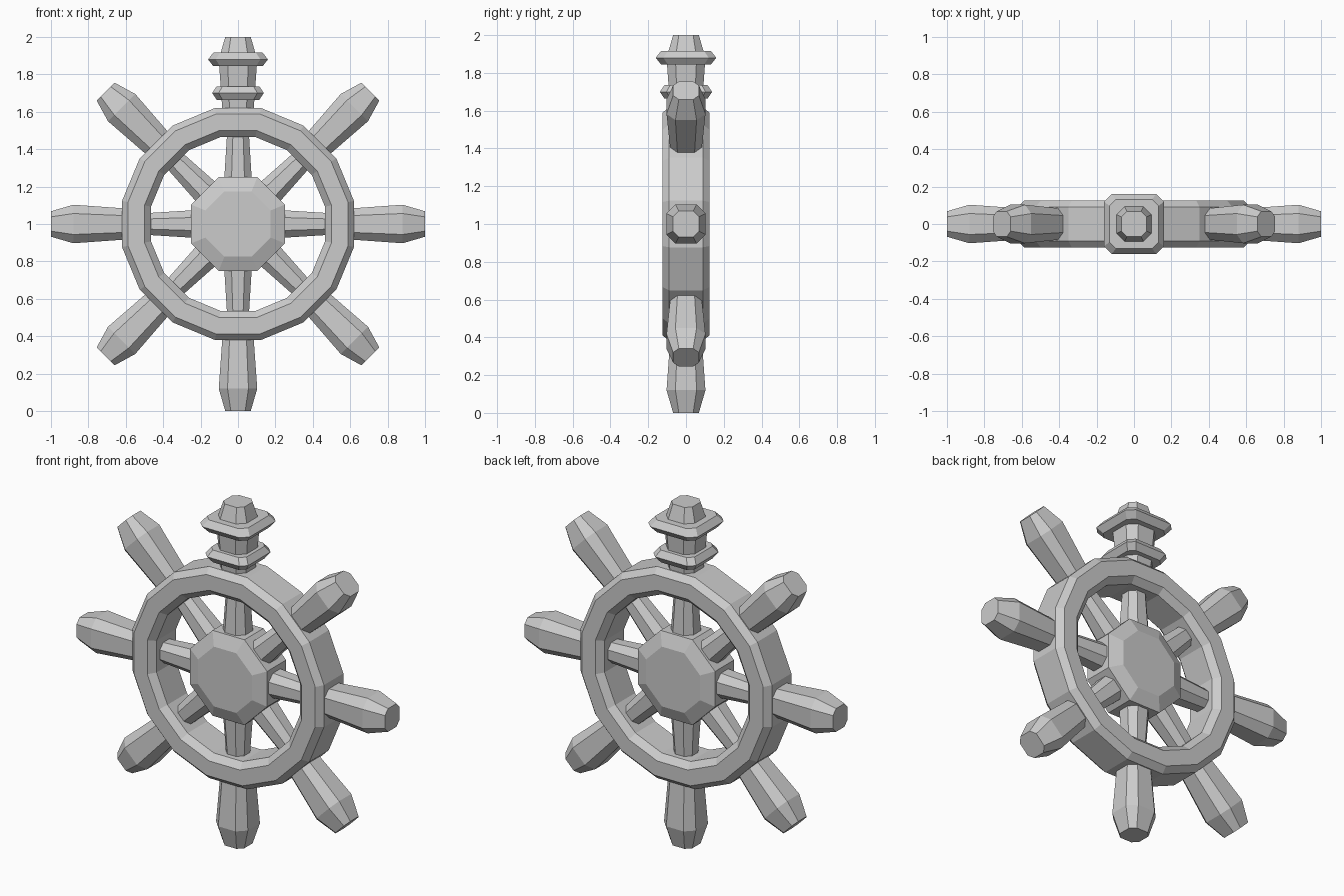
import bpy, bmesh
from math import sin, cos, pi, tau
from mathutils import Matrix

if "Cube" in bpy.data.objects:
    bpy.data.objects.remove(bpy.data.objects["Cube"])

CENTRE = Matrix.Translation((0, 0, 1))


def finish(name, bm, matrix):
    bm.transform(matrix)
    bmesh.ops.recalc_face_normals(bm, faces=bm.faces)
    mesh = bpy.data.meshes.new(name)
    bm.to_mesh(mesh)
    bm.free()
    obj = bpy.data.objects.new(name, mesh)
    bpy.context.collection.objects.link(obj)
    return obj


def bridge(bm, a, b):
    n = len(a)
    for i in range(n):
        bm.faces.new((a[i], a[(i + 1) % n], b[(i + 1) % n], b[i]))


def loft(name, sections, matrix):
    """Chamfered-square sections (height, half width, half flat) stacked along z."""
    bm = bmesh.new()
    rings = []
    for z, h, f in sections:
        outline = [(h, -f), (h, f), (f, h), (-f, h), (-h, f), (-h, -f), (-f, -h), (f, -h)]
        rings.append([bm.verts.new((x, y, z)) for x, y in outline])
    for a, b in zip(rings, rings[1:]):
        bridge(bm, a, b)
    bm.faces.new(rings[0])
    bm.faces.new(rings[-1])
    return finish(name, bm, matrix)


# Rim: chamfered rectangular profile (apothem, y) swept round 16 sides
profile = [(0.62, -0.09), (0.62, 0.09), (0.588, 0.125), (0.50, 0.125),
           (0.465, 0.09), (0.465, -0.09), (0.50, -0.125), (0.588, -0.125)]
bm = bmesh.new()
rings = []
for i in range(16):
    a = tau * (i + 0.5) / 16
    k = 1 / cos(pi / 16)
    rings.append([bm.verts.new((r * k * cos(a), y, r * k * sin(a))) for r, y in profile])
for i in range(16):
    bridge(bm, rings[i], rings[(i + 1) % 16])
finish("rim", bm, CENTRE)

# Hub: octagonal disc with shallow bevelled faces
R, S, T = 0.25, 0.175, 0.4142
loft("hub", [(-0.12, S, S * T), (-0.088, R, R * T), (0.088, R, R * T), (0.12, S, S * T)],
     CENTRE @ Matrix.Rotation(pi / 2, 4, 'X'))

# Eight spokes, each with a flared handle outside the rim
for i in range(8):
    m = CENTRE @ Matrix.Rotation(i * pi / 4, 4, 'Y')
    loft(f"spoke_{i}", [(0.2, 0.076, 0.036), (0.52, 0.056, 0.026)], m)
    loft(f"handle_{i}", [(0.56, 0.08, 0.043), (0.88, 0.103, 0.056), (1.0, 0.068, 0.038)], m)

# Two collars on the top handle
for name, z, h, inner in (("lower_collar", 1.70, 0.138, 0.114), ("upper_collar", 1.88, 0.16, 0.132)):
    loft(name, [(z - 0.036, inner, inner * 0.73), (z, h, h * 0.75), (z + 0.036, inner, inner * 0.73)],
         Matrix.Translation((0, 0, 0)))
